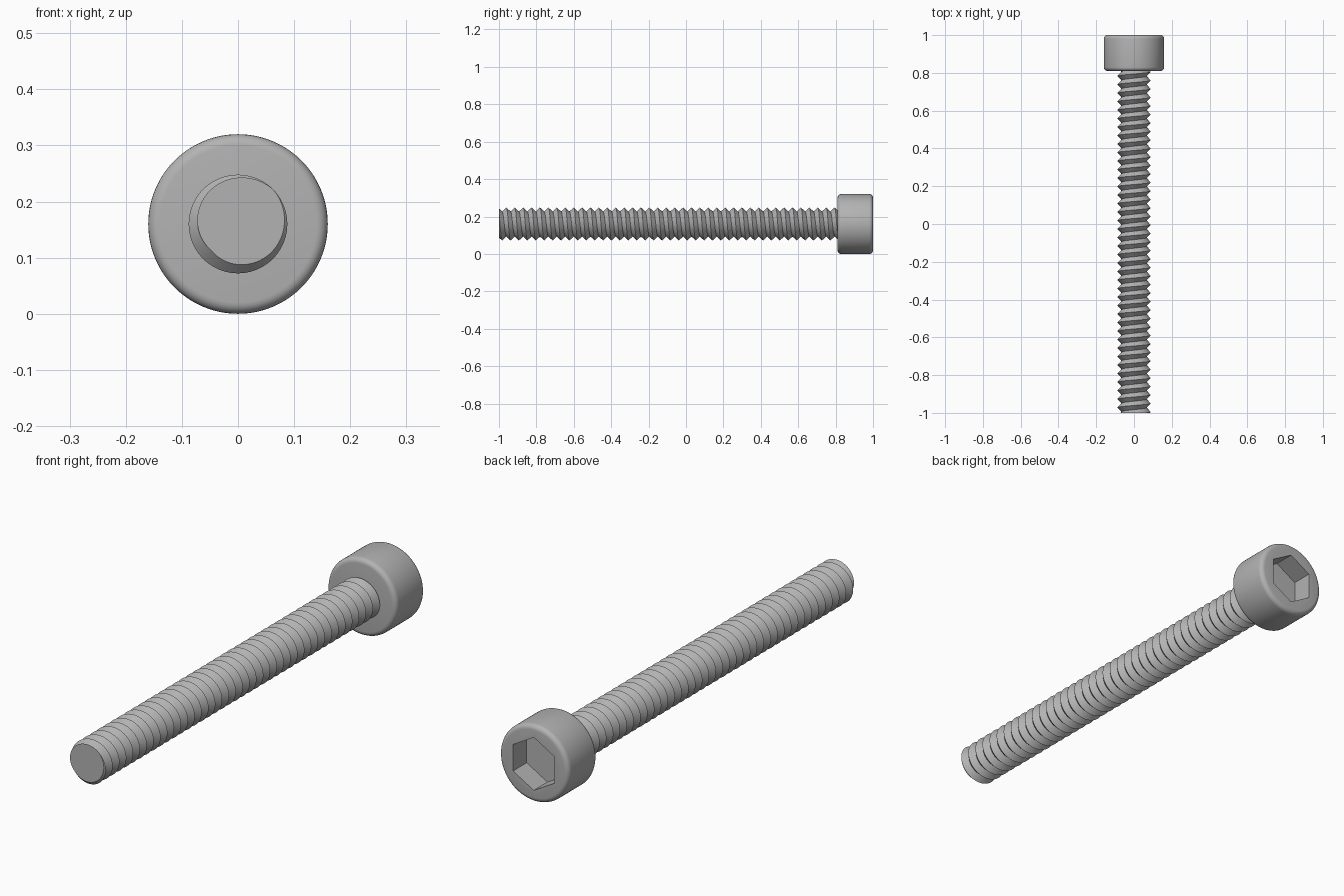
import bpy, bmesh, math
from mathutils import Matrix

if "Cube" in bpy.data.objects:
    bpy.data.objects.remove(bpy.data.objects["Cube"])

AXIS_Z = 0.16            # height of the bolt axis
HEAD_R, HEAD_Y = 0.16, 0.81
CREST, ROOT, PITCH = 0.088, 0.067, 0.045
STEPS = 48               # segments per turn

steel = bpy.data.materials.new("grey steel")
steel.use_nodes = True
colour = (0.45, 0.45, 0.45, 1)
steel.diffuse_color = colour
steel.node_tree.nodes["Principled BSDF"].inputs["Base Color"].default_value = colour


def make_object(name, bm):
    bmesh.ops.recalc_face_normals(bm, faces=bm.faces)
    mesh = bpy.data.meshes.new(name)
    bm.to_mesh(mesh)
    bm.free()
    mesh.materials.append(steel)
    obj = bpy.data.objects.new(name, mesh)
    bpy.context.collection.objects.link(obj)
    return obj


def smooth(obj):
    bpy.ops.object.select_all(action='DESELECT')
    obj.select_set(True)
    bpy.context.view_layer.objects.active = obj
    bpy.ops.object.shade_smooth_by_angle(angle=math.radians(35))


def prism(bm, sides, radius, y0, y1, turn=0):
    """Closed prism along y."""
    place = (Matrix.Translation((0, (y0 + y1) / 2, AXIS_Z))
             @ Matrix.Rotation(turn, 4, 'Y') @ Matrix.Rotation(math.pi / 2, 4, 'X'))
    bmesh.ops.create_cone(bm, cap_ends=True, segments=sides, radius1=radius,
                          radius2=radius, depth=y1 - y0, matrix=place)


# Threaded shank: right-hand helix of alternating root and crest lines
bm = bmesh.new()
turns = math.ceil((HEAD_Y + 1) / PITCH) + 3
start = -1 - PITCH * (2 + 1 / 8)


def helix_line(radius, shift):
    line = []
    for i in range(turns * STEPS + 1):
        a = math.tau * i / STEPS
        y = start + PITCH * (i / STEPS + shift)
        line.append(bm.verts.new((radius * math.sin(a), y, AXIS_Z + radius * math.cos(a))))
    return line


root = helix_line(ROOT, -0.5)
crest = helix_line(CREST, 0)
for i in range(turns * STEPS):
    bm.faces.new((root[i], root[i + 1], crest[i + 1], crest[i]))
    if i + STEPS < turns * STEPS:
        j = i + STEPS
        bm.faces.new((crest[i], crest[i + 1], root[j + 1], root[j]))

# Trim both ends square and cap them
for y, side in ((-1, -1), (HEAD_Y + 0.01, 1)):
    cut = bmesh.ops.bisect_plane(bm, geom=bm.verts[:] + bm.edges[:] + bm.faces[:],
                                 plane_co=(0, y, 0), plane_no=(0, side, 0), clear_outer=True)
    rim = [e for e in cut["geom_cut"] if isinstance(e, bmesh.types.BMEdge)]
    bmesh.ops.contextual_create(bm, geom=rim)
smooth(make_object("threaded_shank", bm))

# Cylindrical head with rounded rims
bm = bmesh.new()
prism(bm, 96, HEAD_R, HEAD_Y, 1)
rims = [e for e in bm.edges if abs(e.verts[0].co.y - e.verts[1].co.y) < 0.001]
bmesh.ops.bevel(bm, geom=rims, offset=0.02, segments=5, profile=0.5, affect='EDGES')
head = make_object("socket_head", bm)

# Hexagonal drive socket
bm = bmesh.new()
prism(bm, 6, 0.11, 0.91, 1.1)
cutter = make_object("socket_cutter", bm)
cutter.hide_render = True
cut = head.modifiers.new("socket", 'BOOLEAN')
cut.operation, cut.object, cut.solver = 'DIFFERENCE', cutter, 'EXACT'
bpy.context.view_layer.objects.active = head
bpy.ops.object.modifier_apply(modifier=cut.name)
bpy.data.objects.remove(cutter)
smooth(head)
